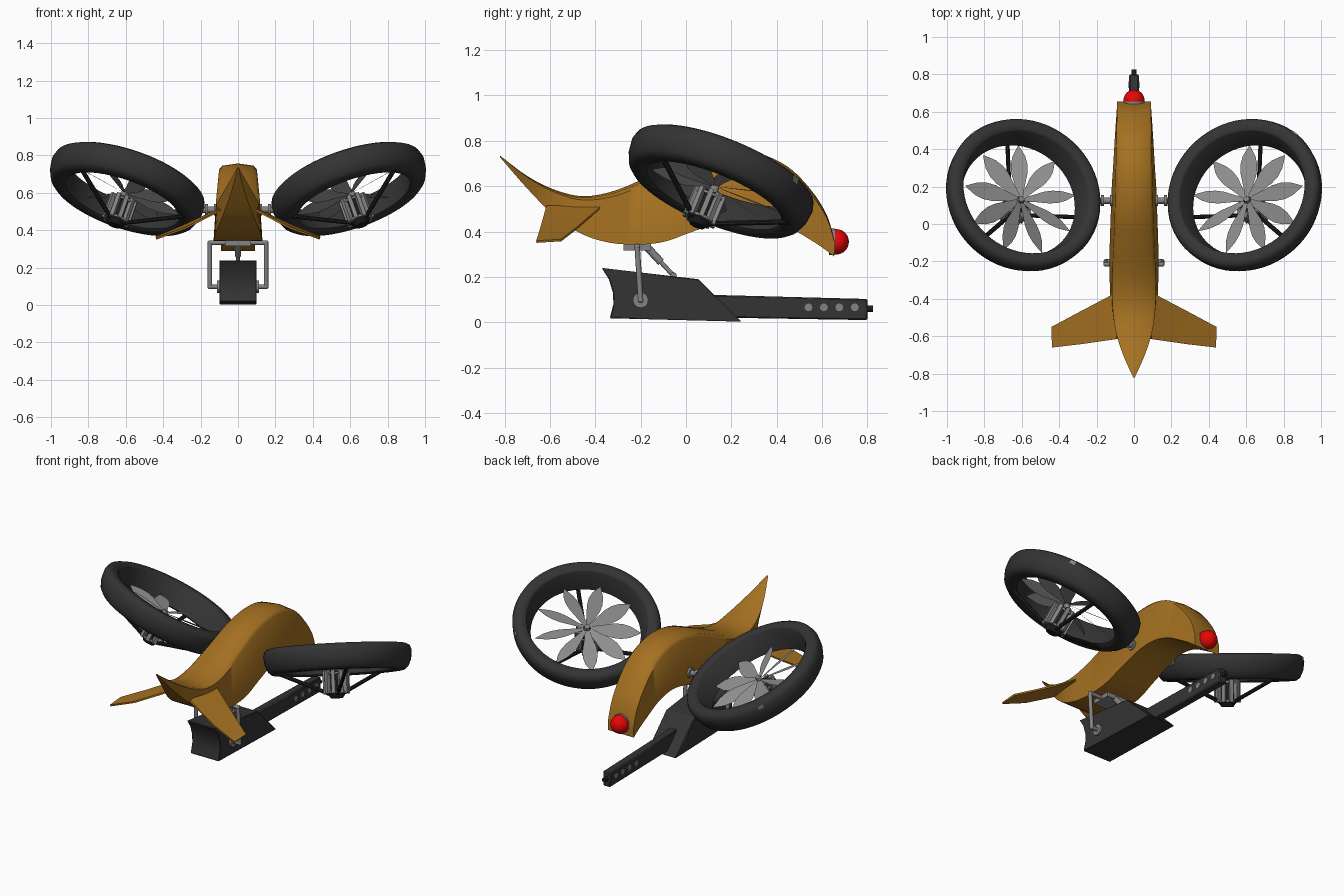
import bpy, bmesh, math
from mathutils import Vector, Matrix

if "Cube" in bpy.data.objects:
    bpy.data.objects.remove(bpy.data.objects["Cube"])


def material(name, rgb):
    m = bpy.data.materials.new(name)
    m.use_nodes = True
    m.diffuse_color = (*rgb, 1)
    m.node_tree.nodes["Principled BSDF"].inputs["Base Color"].default_value = (*rgb, 1)
    return m


ORANGE = material("ochre paint", (0.375, 0.165, 0.015))
DARK = material("charcoal", (0.034, 0.034, 0.034))
BLACK = material("near black", (0.012, 0.012, 0.012))
BLADE = material("blade grey", (0.27, 0.27, 0.27))
STEEL = material("steel grey", (0.23, 0.23, 0.23))
RED = material("red lens", (0.85, 0.002, 0.002))


def finish(name, bm, mat, mirror=False, angle=35):
    """Turn a bmesh into an object, smooth below the angle."""
    bmesh.ops.recalc_face_normals(bm, faces=bm.faces)
    for f in bm.faces:
        f.smooth = True
    for e in bm.edges:
        e.smooth = len(e.link_faces) == 2 and e.calc_face_angle() < math.radians(angle)
    me = bpy.data.meshes.new(name)
    bm.to_mesh(me)
    bm.free()
    me.materials.append(mat)
    ob = bpy.data.objects.new(name, me)
    bpy.context.collection.objects.link(ob)
    if mirror:
        ob.modifiers.new("mirror", 'MIRROR').use_mirror_merge = False
    return ob


def tube(bm, p, q, r, r2=None, seg=16):
    p, q = Vector(p), Vector(q)
    d = q - p
    mat = Matrix.Translation((p + q) / 2) @ d.to_track_quat('Z', 'Y').to_matrix().to_4x4()
    bmesh.ops.create_cone(bm, cap_ends=True, segments=seg, radius1=r,
                          radius2=r if r2 is None else r2, depth=d.length, matrix=mat)


def box(bm, centre, size, rot=Matrix()):
    mat = Matrix.Translation(centre) @ rot @ Matrix.Diagonal((*size, 1))
    bmesh.ops.create_cube(bm, size=1, matrix=mat)


def skin(bm, rings, closed=False):
    """Bridge rows of points into quads."""
    rows = [[bm.verts.new(p) for p in ring] for ring in rings]
    n = len(rows[0])
    pairs = zip(rows, rows[1:] + rows[:1]) if closed else zip(rows, rows[1:])
    for a, b in pairs:
        for i in range(n):
            j = (i + 1) % n
            bm.faces.new((a[i], a[j], b[j], b[i]))
    return rows


def prism(name, outline, half, mat, bevel):
    """Side outline (y, z) given width along x."""
    bm = bmesh.new()
    rows = skin(bm, [[(x, y, z) for y, z in outline] for x in (-half, half)])
    for row in rows:
        bm.faces.new(row)
    ob = finish(name, bm, mat, angle=25)
    mod = ob.modifiers.new("bevel", 'BEVEL')
    mod.width, mod.segments = bevel, 1


def smooth_path(pts, steps):
    """Catmull-Rom through rows of numbers."""
    out = []
    for i in range(len(pts) - 1):
        a, b, c, d = (pts[max(0, min(len(pts) - 1, i + k))] for k in (-1, 0, 1, 2))
        for s in range(steps):
            t = s / steps
            out.append([q + t * (r - p) / 2 + t * t * (p - 2.5 * q + 2 * r - d / 2)
                        + t ** 3 * (1.5 * (q - r) + (d - p) / 2) for p, q, r, d in zip(a, b, c, d)])
    return out + [list(pts[-1])]


# Arched body: top y, top z, bottom y, bottom z, top half width, bottom half width
stations = [
    (-.82, .735, -.82, .728, .004, .003), (-.7, .645, -.7, .59, .058, .04),
    (-.58, .585, -.58, .47, .096, .085), (-.45, .556, -.45, .385, .114, .12),
    (-.3, .585, -.3, .346, .117, .13), (-.12, .665, -.12, .35, .11, .13),
    (.03, .728, .03, .4, .104, .125), (.18, .756, .18, .45, .1, .12),
    (.32, .745, .3, .465, .097, .112), (.45, .685, .42, .437, .094, .105),
    (.55, .585, .53, .375, .092, .098), (.62, .475, .6, .33, .09, .093),
    (.655, .36, .653, .29, .09, .09)]
bm = bmesh.new()
sections = []
for ty, tz, by, bz, tw, bw in smooth_path(stations, 4):
    h = tz - bz
    sections.append([(-bw, by, bz), (0, by, bz), (bw, by, bz), (tw, ty, tz - .1 * h),
                     (tw * .85, ty, tz - .04 * h), (0, ty, tz),
                     (-tw * .85, ty, tz - .04 * h), (-tw, ty, tz - .1 * h)])
rows = skin(bm, sections)
bm.faces.new(rows[0])
bm.faces.new(rows[-1])
finish("body", bm, ORANGE, angle=45)

# Drooping tail fins
bm = bmesh.new()
fin = [[(.1, -.37, .512), (.3, -.475, .42), (.44, -.55, .362)],
       [(.09, -.615, .51), (.28, -.642, .412), (.437, -.66, .355)]]
a, b = [[bm.verts.new(p) for p in row] for row in fin]
for i in range(2):
    bm.faces.new((a[i], a[i + 1], b[i + 1], b[i]))
fins = finish("tail_fin", bm, ORANGE, True)
solid = fins.modifiers.new("thickness", 'SOLIDIFY')
solid.thickness, solid.offset = .01, 0

# Rear lens
bm = bmesh.new()
bmesh.ops.create_uvsphere(bm, u_segments=32, v_segments=16, radius=.056,
                          matrix=Matrix.Translation((0, .662, .355)))
finish("lens", bm, RED)
bm = bmesh.new()
tube(bm, (0, .63, .355), (0, .656, .355), .058, seg=32)
finish("lens_collar", bm, STEEL)

# Fan frame: local z is the fan axis, tilted inward and back
axis = Vector((-.31, .36, .88)).normalized()
xa = (Vector((1, 0, 0)) - axis * axis.x).normalized()
ya = axis.cross(xa)
frame = Matrix.Translation((.597, .149, .621)) @ Matrix((xa, ya, axis)).transposed().to_4x4()


def fan_part(name, bm, mat, angle=35, shift=(0, 0, 0)):
    bm.transform(frame @ Matrix.Translation(shift))
    finish(name, bm, mat, True, angle)


def polar(r, a, z):
    return Vector((r * math.cos(a), r * math.sin(a), z))


# Duct ring: flat top rim, walls tapering inward towards the bottom
lip = [(.35, .058), (.357, .066), (.4, .07), (.42, .058), (.429, .03),
       (.423, -.02), (.406, -.06), (.386, -.078), (.335, -.08), (.318, -.07)]
bm = bmesh.new()
skin(bm, [[polar(r, math.tau * k / 64, z) for r, z in lip] for k in range(64)], True)
fan_part("fan_duct", bm, DARK, 50)
bm = bmesh.new()
tag = math.radians(46)
box(bm, polar(.422, tag, .043), (.012, .035, .025), Matrix.Rotation(tag, 4, 'Z'))
fan_part("duct_latch", bm, STEEL)

# Leaf-shaped blades
bm = bmesh.new()
COUNT = 9
leaf = [(.02, .013), (.08, .024), (.15, .04), (.2, .042), (.25, .032), (.29, .013), (.312, .001)]
for k in range(COUNT):
    turn = Matrix.Rotation(math.tau * k / COUNT + 1.53, 4, 'Z')
    edge = [[turn @ Vector((r, s * w, -.03 + s * w * .4)) for r, w in leaf] for s in (-1, 0, 1)]
    grid = [[bm.verts.new(p) for p in row] for row in edge]
    for u, v in zip(grid, grid[1:]):
        for i in range(len(leaf) - 1):
            bm.faces.new((u[i], u[i + 1], v[i + 1], v[i]))
fan_part("propeller_blades", bm, BLADE, shift=(0, -.01, 0))
bm = bmesh.new()
tube(bm, (0, 0, -.07), (0, 0, -.012), .022, .016)
fan_part("propeller_hub", bm, STEEL, shift=(0, -.01, 0))

# Finned motor under each fan
MOTOR = (-.005, -.02, 0)
bm = bmesh.new()
tube(bm, (0, 0, -.2), (0, 0, -.07), .055)
tube(bm, (0, 0, -.228), (0, 0, -.2), .035, .055)
fan_part("motor_core", bm, BLACK, shift=MOTOR)
bm = bmesh.new()
for k in range(10):
    a = math.tau * k / 10
    box(bm, polar(.062, a, -.135), (.03, .022, .135), Matrix.Rotation(a, 4, 'Z'))
for z in (-.195, -.085):
    tube(bm, (0, 0, z - .006), (0, 0, z + .006), .066, seg=20)
fan_part("motor_fins", bm, STEEL, shift=MOTOR)

# Three struts from motor to duct
bm = bmesh.new()
for deg in (188, 80, -50):
    a = math.radians(deg)
    tube(bm, polar(.02, a, -.212) + Vector(MOTOR), polar(.36, a, -.07), .012, seg=8)
fan_part("motor_struts", bm, BLACK)

# Pivot shafts between body and fans
bm = bmesh.new()
tube(bm, (.08, .125, .51), (.21, .125, .51), .017)
for x in (.112, .16):
    tube(bm, (x, .125, .51), (x + .016, .125, .51), .03)
finish("fan_pivot", bm, STEEL, True)

# Gun slung below: housing, barrel, muzzle, side dots
prism("gun_housing", [(-.372, .24), (-.34, .19), (-.322, .13), (-.32, .08), (-.336, .018),
                      (.245, .003), (.055, .19)], .1, DARK, .004)
prism("gun_barrel", [(.08, .122), (.08, .022), (.8, .01), (.8, .103)], .026, DARK, .006)
bm = bmesh.new()
tube(bm, (0, .78, .06), (0, .825, .06), .014)
finish("muzzle", bm, BLACK)
bm = bmesh.new()
for k in range(4):
    y = .54 + .068 * k
    tube(bm, (-.029, y, .066), (.029, y, .066), .017)
finish("barrel_ports", bm, STEEL)

# Hanger frame: bent side arms, pivot discs
bm = bmesh.new()
path = [(.05, -.215, .333), (.15, -.215, .333), (.15, -.2, .098), (.09, -.2, .098)]
for p, q in zip(path, path[1:]):
    tube(bm, p, q, .012, seg=12)
for p in path[1:3]:
    bmesh.ops.create_icosphere(bm, subdivisions=2, radius=.0135, matrix=Matrix.Translation(p))
tube(bm, (.09, -.2, .098), (.112, -.2, .098), .034, seg=20)
finish("hanger_arm", bm, STEEL, True)

# Central mount and damper
bm = bmesh.new()
box(bm, (0, -.215, .332), (.14, .12, .03))
tube(bm, (0, -.17, .33), (0, -.11, .265), .017)
tube(bm, (0, -.11, .265), (0, -.05, .2), .01)
tube(bm, (-.02, -.055, .207), (.02, -.055, .207), .014)
finish("mount_and_damper", bm, STEEL)
